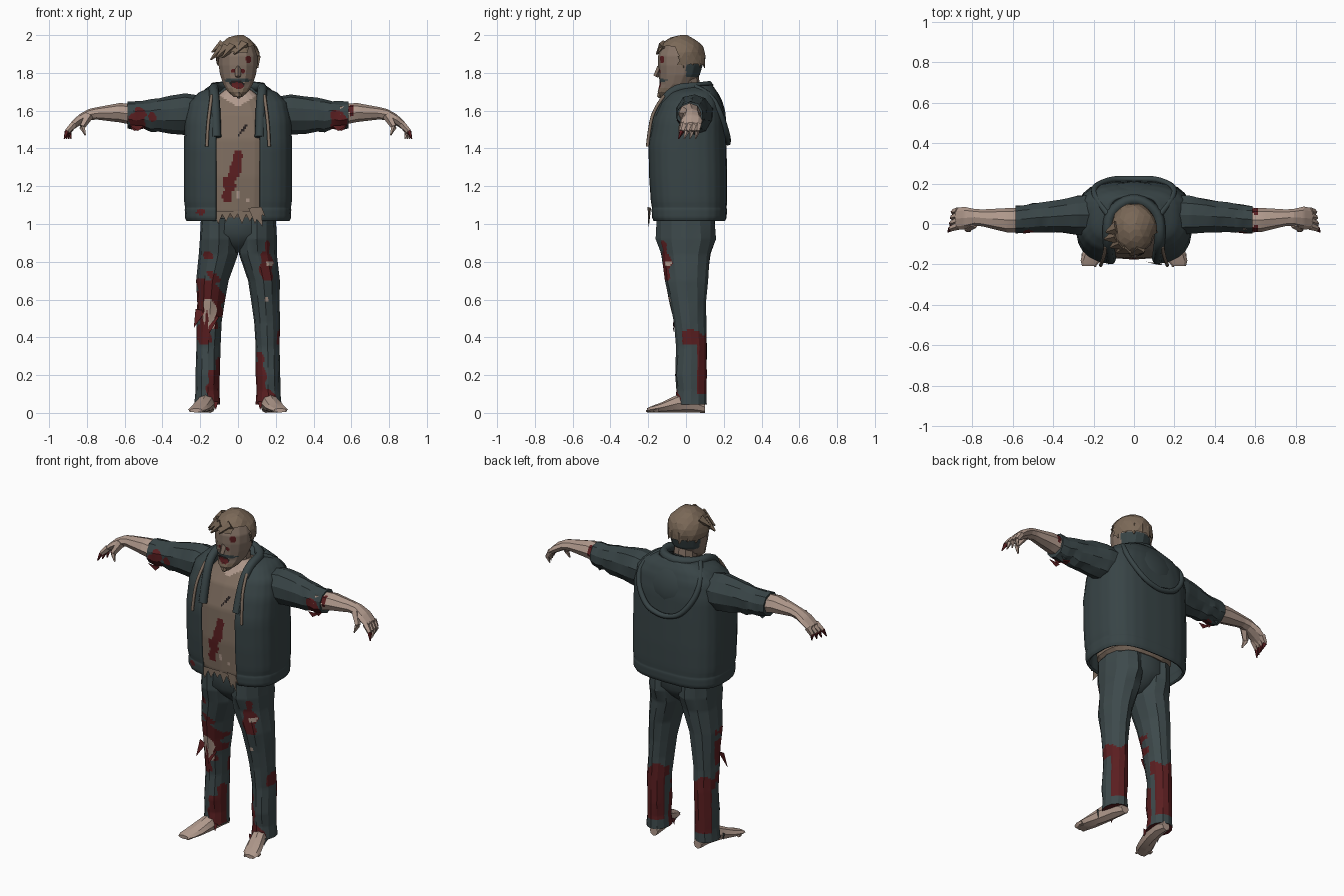
import bpy, bmesh, random
from math import sin, cos, pi, asin, radians
from mathutils import Vector

random.seed(4)
if "Cube" in bpy.data.objects:
    bpy.data.objects.remove(bpy.data.objects["Cube"])

PALETTE = {"jacket_teal": (56, 68, 70), "jeans_teal": (61, 73, 75), "shirt_brown": (127, 110, 96),
           "skin_pale": (176, 153, 140), "face_skin": (132, 114, 101), "hair_brown": (122, 104, 87),
           "dried_blood": (90, 30, 32), "dark_shadow": (36, 30, 30)}
MATS = {}
for key, rgb in PALETTE.items():
    m = bpy.data.materials.new(key)
    m.use_nodes = True
    col = [((c / 255 + 0.055) / 1.055) ** 2.4 for c in rgb] + [1]
    m.diffuse_color = col
    m.node_tree.nodes["Principled BSDF"].inputs["Base Color"].default_value = col
    MATS[key] = m


def finish(name, bm, rule, angle=0):
    """Turn a bmesh into an object, colouring faces by a rule or one colour."""
    bmesh.ops.recalc_face_normals(bm, faces=bm.faces)
    me = bpy.data.meshes.new(name)
    slots = []
    for f in bm.faces:
        key = rule if isinstance(rule, str) else rule(f.calc_center_median())
        if key not in slots:
            slots.append(key)
            me.materials.append(MATS[key])
        f.material_index = slots.index(key)
    bm.to_mesh(me)
    bm.free()
    ob = bpy.data.objects.new(name, me)
    bpy.context.collection.objects.link(ob)
    if angle:
        bpy.ops.object.select_all(action='DESELECT')
        ob.select_set(True)
        bpy.context.view_layer.objects.active = ob
        bpy.ops.object.shade_smooth_by_angle(angle=radians(angle))
    return ob


def loft(name, rings, rule, axis='Z', n=12, p=1.0, jitter=0, cuts=0, gap=0, angle=25, s=1):
    """Rings are (position, centre a, centre b, radius a, radius b) along an axis."""
    bm = bmesh.new()
    rows = []
    for pos, ca, cb, ra, rb in rings:
        start = asin(min(0.97, gap / ra) ** (1 / p)) if gap else 0
        row = []
        for i in range(n + (1 if gap else 0)):
            t = start + (2 * pi - 2 * start) * i / n
            k = 1 + random.uniform(-jitter, jitter)
            sa, cs = sin(t), -cos(t)
            a = ca + k * ra * abs(sa) ** p * (1 if sa > 0 else -1)
            b = cb + k * rb * abs(cs) ** p * (1 if cs > 0 else -1)
            co = {'Z': (s * a, b, pos), 'X': (s * pos, a, b), 'Y': (s * a, pos, b)}[axis]
            row.append(bm.verts.new(co))
        rows.append(row)
    for r0, r1 in zip(rows, rows[1:]):
        for i in range(n):
            j = i + 1 if gap else (i + 1) % n
            bm.faces.new((r0[i], r0[j], r1[j], r1[i]))
    if cuts:
        bmesh.ops.subdivide_edges(bm, edges=bm.edges[:], cuts=cuts, use_grid_fill=True)
    if not gap:
        bmesh.ops.holes_fill(bm, edges=[e for e in bm.edges if e.is_boundary], sides=0)
    return finish(name, bm, rule, angle)


def spike(name, base, tip, r, rule, sides=4, r2=0.004, flat=1.0):
    """Tapered finger or lock between two points."""
    base, tip = Vector(base), Vector(tip)
    d = tip - base
    bm = bmesh.new()
    bmesh.ops.create_cone(bm, cap_ends=True, segments=sides, radius1=r, radius2=r2, depth=d.length)
    bmesh.ops.scale(bm, vec=(1, flat, 1), verts=bm.verts)
    bm.transform(d.to_track_quat('Z', 'Y').to_matrix().to_4x4())
    bmesh.ops.translate(bm, vec=(base + tip) / 2, verts=bm.verts)
    return finish(name, bm, rule)


def rag(name, a, b, tip, mat):
    """Flat torn scrap of cloth."""
    bm = bmesh.new()
    bm.faces.new([bm.verts.new(co) for co in (a, b, tip)])
    finish(name, bm, mat)


def tube(name, pts, r, mat):
    cu = bpy.data.curves.new(name, 'CURVE')
    cu.dimensions = '3D'
    cu.bevel_depth, cu.bevel_resolution, cu.use_fill_caps = r, 1, True
    sp = cu.splines.new('NURBS')
    sp.points.add(len(pts) - 1)
    for q, co in zip(sp.points, pts):
        q.co = (*co, 1)
    sp.use_endpoint_u, sp.order_u, sp.resolution_u = True, 3, 4
    cu.materials.append(MATS[mat])
    bpy.context.collection.objects.link(bpy.data.objects.new(name, cu))


def blob(c, x, z, rx, rz):
    wobble = 0.35 * sin(70 * c.z + 45 * c.x)
    return ((c.x - x) / rx) ** 2 + ((c.z - z) / rz) ** 2 < 1 + wobble


# Colour rules
def leg_paint(c):
    if c.z > .36 and c.z < .43 + .02 * sin(60 * c.x) and c.y > (-.02 if c.x > .16 else .03):
        return "dried_blood"
    if c.y < 0.03 and c.x < 0:
        if blob(c, -.15, .53, .034, .09) and not blob(c, -.165, .5, .008, .05):
            return "skin_pale"
        if blob(c, -.155, .59, .08, .14) or blob(c, -.185, .42, .045, .07) or blob(c, -.16, .83, .025, .025) \
                or blob(c, -.125, .12, .04, .12) or blob(c, -.1, .24, .02, .05):
            return "dried_blood"
    elif c.y < 0.03:
        if blob(c, .165, .79, .02, .014) or blob(c, .15, .6, .014, .012):
            return "skin_pale"
        if blob(c, .15, .77, .035, .09) or blob(c, .155, .87, .014, .04) or blob(c, .115, .15, .035, .16) \
                or blob(c, .15, .07, .05, .06):
            return "dried_blood"
    elif .1 < c.z < .4 and c.y > .06:
        return "dried_blood"
    return "jeans_teal"


def shirt_paint(c):
    if c.y < 0:
        if c.z > 1.62 + abs(c.x) * .6 or blob(c, .0, 1.15, .01, .025) or blob(c, .05, 1.12, .015, .012):
            return "skin_pale"
        if blob(c, .025 + (c.z - 1.5) * .7, 1.5, .01, .032):
            return "dark_shadow"
        if blob(c, -.03 + (c.z - 1.25) * .3 + .008 * sin(45 * c.z), 1.25, .034, .14):
            return "dried_blood"
    return "shirt_brown"


def head_paint(c):
    if c.y < -.05:
        if blob(c, .055, 1.872, .013, .02) or blob(c, 0, 1.733, .03, .016):
            return "dried_blood"
        if blob(c, -.028, 1.81, .012, .01) or blob(c, .028, 1.81, .012, .01):
            return "dried_blood"
        if blob(c, 0, 1.742, .04, .02):
            return "dark_shadow"
        if blob(c, 0, 1.76, .065, .012):
            return "jacket_teal"
    elif c.y > 0 and 1.775 < c.z < 1.845:
        return "jacket_teal"
    return "face_skin" if c.z > 1.72 else "hair_brown"


# Torso, neck and open jacket
loft("shirt", [(1.035, 0, 0, .18, .15), (1.06, 0, 0, .205, .163), (1.25, 0, 0, .215, .176), (1.45, 0, 0, .215, .17),
               (1.58, 0, .01, .19, .142), (1.67, 0, .02, .12, .09), (1.71, 0, .02, .07, .07)],
     shirt_paint, n=20, p=.75, cuts=9, angle=30)
loft("neck", [(1.62, 0, .02, .075, .07), (1.8, 0, .0, .062, .065)], "face_skin", n=10)
jacket = loft("jacket", [(1.02, 0, .015, .268, .186), (1.035, 0, .015, .275, .193), (1.075, 0, .015, .276, .195),
                         (1.085, 0, .015, .274, .193), (1.12, 0, .013, .279, .197), (1.25, 0, .009, .281, .202),
                         (1.42, 0, .005, .28, .202), (1.55, 0, .015, .276, .186), (1.64, 0, .026, .255, .158),
                         (1.69, 0, .038, .205, .125), (1.73, 0, .045, .12, .09)],
              lambda c: "dried_blood" if c.y < 0 and blob(c, -.19, 1.065, .025, .015) else "jacket_teal",
              n=24, p=.67, gap=.115, cuts=3, angle=40)
solid = jacket.modifiers.new("cloth_thickness", 'SOLIDIFY')
solid.thickness, solid.offset = .014, 0

# Hood hanging on the back, with rolled collar and lapels
bm = bmesh.new()
bmesh.ops.create_uvsphere(bm, u_segments=16, v_segments=10, radius=1)
for v in bm.verts:
    taper = 1 if v.co.z > 0 else 1 + .3 * v.co.z
    v.co = Vector((v.co.x * .19 * taper, .122 + v.co.y * .085 - .03 * v.co.z, 1.6 + v.co.z * .15))
finish("hood", bm, "jacket_teal", 40)
half = [(.115, -.175, 1.46), (.12, -.135, 1.63), (.13, -.06, 1.72), (.125, .06, 1.725)]
tube("collar", half + [(0, .14, 1.735)] + [(-x, y, z) for x, y, z in reversed(half)], .027, "jacket_teal")
half = [(.13, .05, 1.725), (.195, .13, 1.69), (.2, .185, 1.58), (.12, .222, 1.46), (.03, .222, 1.43)]
tube("hood_rim", half + [(-x, y, z) for x, y, z in reversed(half)], .016, "jacket_teal")

# Jeans
loft("pelvis", [(1.04, 0, 0, .195, .145), (.95, 0, 0, .2, .15), (.89, 0, 0, .09, .105), (.85, 0, 0, .03, .06)],
     "jeans_teal", n=16, p=.85, angle=60)
LEG = [(1.03, .1, 0, .1, .15), (.92, .1, 0, .105, .155), (.84, .105, -.003, .102, .13), (.7, .135, .002, .084, .112),
       (.58, .145, .012, .073, .096), (.48, .152, .02, .068, .085), (.35, .157, .03, .064, .08),
       (.2, .16, .025, .064, .085), (.12, .16, .028, .063, .078), (.045, .161, .025, .069, .082)]
FOOT = [(.1, .148, .03, .026, .03), (.03, .155, .06, .042, .058), (-.05, .172, .048, .047, .046),
        (-.13, .198, .028, .053, .027), (-.18, .214, .019, .05, .018), (-.207, .222, .013, .035, .011)]
SLEEVE = [(.19, .045, 1.58, .105, .095), (.28, .045, 1.582, .1, .108), (.36, .04, 1.578, .086, .1),
          (.42, .035, 1.578, .08, .09), (.46, .033, 1.572, .076, .086), (.5, .03, 1.577, .076, .074),
          (.54, .025, 1.572, .072, .076), (.585, .022, 1.578, .071, .07)]
FOREARM = [(.54, .02, 1.578, .063, .058), (.63, .02, 1.59, .06, .05), (.75, .03, 1.586, .041, .032),
           (.79, .033, 1.578, .042, .031), (.84, .03, 1.55, .055, .03), (.885, .026, 1.515, .051, .023)]

for side, s in (("left", 1), ("right", -1)):
    loft(side + "_trouser_leg", LEG, leg_paint, n=12, jitter=.04, cuts=10, s=s, angle=20)
    loft(side + "_foot", FOOT, "skin_pale", axis='Y', n=8, s=s, angle=20)
    loft(side + "_sleeve", SLEEVE, lambda c: "dried_blood" if c.y < .04 and
         (blob(c, s * .53, 1.55, .045, .06) or s < 0 and blob(c, -.455, 1.565, .02, .025)) else "jacket_teal",
         axis='X', n=10, jitter=.05, cuts=6, s=s, angle=20)
    loft(side + "_forearm", FOREARM, lambda c: "dried_blood" if s > 0 and
         blob(c, .6, 1.6, .018, .03) else "skin_pale", axis='X', n=8, jitter=.03, cuts=4, s=s, angle=15)
    # Drooping fingers with stained tips
    for i in range(4):
        y = -.01 + i * .025
        knuckle = (s * (.905 - .004 * i), y * 1.1 - .012, 1.49)
        spike(side + "_finger", (s * .868, y, 1.528), knuckle, .019, "skin_pale", 5, .014)
        spike(side + "_fingertip", knuckle, (s * (.92 - .012 * i), y * 1.2 - .028, 1.45), .014,
              "dried_blood" if s < 0 or i == 0 else "skin_pale", 5, .003)
    spike(side + "_thumb", (s * .79, .005, 1.575), (s * .825, -.025, 1.515), .026, "skin_pale", 5, .016)
    spike(side + "_thumb_tip", (s * .825, -.025, 1.515), (s * .808, -.035, 1.47), .016, "skin_pale", 5)
    for i in range(5):
        x = .188 + .015 * i
        spike(side + "_toe", (s * x, -.18 + .008 * i, .013),
              (s * (x + .005), -.212 + .011 * i, .009), .011, "skin_pale", 5, .006)
    # Torn cuffs
    for i in range(4):
        y = -.04 + i * .03
        rag(side + "_cuff_rag", (s * .5, y, 1.52), (s * .58, y, 1.525), (s * (.53 + .02 * (i % 2)), y, 1.492),
            "dried_blood" if i < 2 else "jacket_teal")
    for i in range(5):
        x = .105 + .024 * i
        rag(side + "_hem_rag", (s * x, -.045, .06), (s * (x + .03), -.045, .06),
            (s * (x + .012), -.055, .015 + .012 * (i % 2)), "dried_blood" if i < 2 else "jeans_teal")
    tube(side + "_drawstring", [(s * .14, -.115, 1.68), (s * .15, -.17, 1.61), (s * .162, -.195, 1.5),
                                (s * .165, -.204, 1.41)], .009, "shirt_brown")

# Rags at the torn knee and shirt hem
for x, z in ((-.2, .5), (-.13, .47)):
    rag("knee_rag", (x - .025, -.045, z + .05), (x + .03, -.062, z + .04), (x * 1.17, -.07, z - .05), "dried_blood")
for i in range(6):
    x = -.135 + i * .042
    rag("shirt_rag", (x, -.17, 1.07), (x + .06, -.17, 1.07), (x + .03, -.17, 1.0 + .012 * (i % 3)), "shirt_brown")
for tip in ((.145, -.2, 1.04), (.13, -.2, .985), (.09, -.195, 1.0)):
    rag("shirt_flap", (.055, -.185, 1.085), (.125, -.203, 1.09), tip, "shirt_brown")

# Head
loft("head", [(1.672, 0, -.115, .022, .025), (1.7, 0, -.09, .055, .06), (1.74, 0, -.05, .08, .09),
              (1.79, 0, -.035, .097, .108), (1.84, 0, -.03, .105, .118), (1.89, 0, -.028, .105, .12),
              (1.95, 0, -.025, .085, .1), (1.985, 0, -.025, .045, .055)], head_paint, n=14, cuts=7, angle=25)
spike("nose", (0, -.135, 1.83), (0, -.16, 1.78), .018, "face_skin", 4, .014)
spike("beard_tip", (0, -.12, 1.705), (.005, -.145, 1.67), .03, "hair_brown", 5, .01)

# Messy hair: a rough cap with locks swept to one side
bm = bmesh.new()
bmesh.ops.create_icosphere(bm, subdivisions=3, radius=1)
for v in bm.verts:
    k = 1.01 + .035 * sin(7 * v.co.x + 5 * v.co.y) * cos(6 * v.co.z + 4 * v.co.x)
    v.co = Vector((v.co.x * .115 * k, -.027 + v.co.y * .13 * k, 1.877 + v.co.z * .122 * k))
gone = [v for v in bm.verts if v.co.z < (1.895 + .25 * v.co.x if v.co.y < -.06 else 1.835)]
bmesh.ops.delete(bm, geom=gone, context='VERTS')
finish("hair_cap", bm, "hair_brown")
for base, tip in (((-.03, -.11, 1.94), (-.085, -.14, 1.88)), ((-.06, -.09, 1.935), (-.115, -.115, 1.88)),
                  ((-.08, -.06, 1.93), (-.145, -.075, 1.87)), ((-.08, -.02, 1.95), (-.138, -.04, 1.91)),
                  ((.03, -.11, 1.95), (-.02, -.155, 1.9))):
    spike("fringe_lock", base, tip, .04, "hair_brown", 5, .006, .7)
for i in range(8):
    a = pi * i / 7
    x, y = .1 * cos(a), -.02 + .115 * sin(a)
    spike("nape_lock", (x * .95, y - .005, 1.89), (x * 1.04, y + .006, 1.825 + .015 * (i % 2)), .032,
          "hair_brown", 4, .004, .5)
